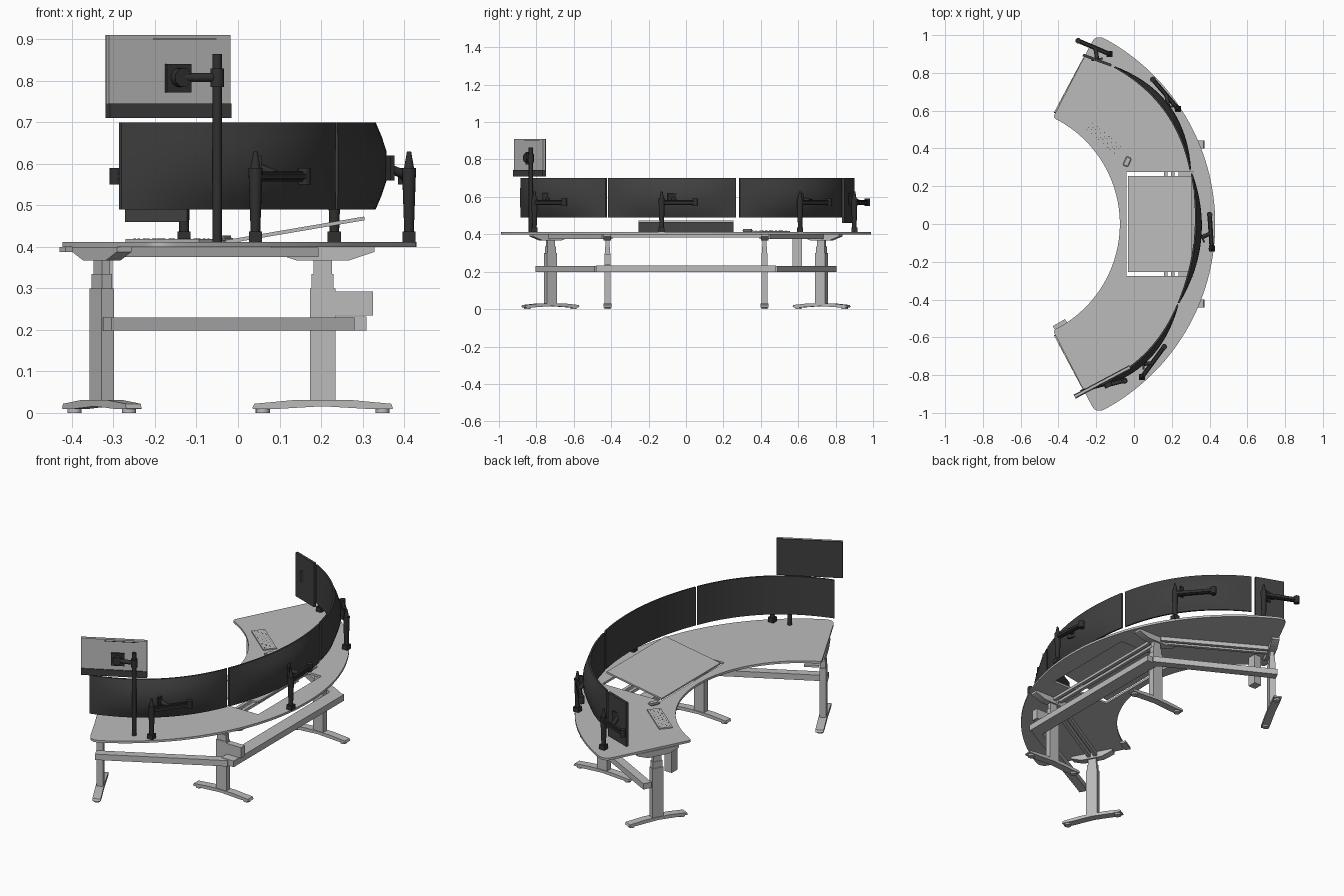
import bpy, bmesh
from math import sin, cos, radians, atan2
from mathutils import Vector, Matrix

cube = bpy.data.objects.get("Cube")
if cube:
    bpy.data.objects.remove(cube, do_unlink=True)

made = []


def material(name, v):
    m = bpy.data.materials.new(name)
    m.use_nodes = True
    m.diffuse_color = (v, v, v, 1)
    m.node_tree.nodes["Principled BSDF"].inputs["Base Color"].default_value = (v, v, v, 1)
    return m


LIGHT = material("light grey", 0.5)
DARK = material("screen charcoal", 0.05)
BLACK = material("arm black", 0.03)


def finish(name, bm, mat):
    bmesh.ops.recalc_face_normals(bm, faces=bm.faces)
    me = bpy.data.meshes.new(name)
    bm.to_mesh(me)
    bm.free()
    me.materials.append(mat)
    ob = bpy.data.objects.new(name, me)
    bpy.context.collection.objects.link(ob)
    made.append(ob)
    return ob


def box(name, loc, size, mat, angle=0.0, bevel=0.0):
    bm = bmesh.new()
    bmesh.ops.create_cube(bm, size=1)
    bmesh.ops.scale(bm, vec=size, verts=bm.verts)
    if bevel:
        bmesh.ops.bevel(bm, geom=bm.edges[:], offset=bevel, segments=3, affect='EDGES')
    bm.transform(Matrix.Translation(loc) @ Matrix.Rotation(angle, 4, 'Z'))
    return finish(name, bm, mat)


def bar(name, a, b, z0, z1, width, mat, bevel=0.0):
    """Upright-sided box between two plan points."""
    a, b = Vector(a), Vector(b)
    d, c = b - a, (a + b) / 2
    return box(name, (c.x, c.y, (z0 + z1) / 2), (d.length, width, z1 - z0), mat,
               atan2(d.y, d.x), bevel)


def tube(name, a, b, r1, r2, mat):
    a, b = Vector(a), Vector(b)
    d = b - a
    bm = bmesh.new()
    bmesh.ops.create_cone(bm, cap_ends=True, segments=16, radius1=r1, radius2=r2, depth=d.length)
    bm.transform(Matrix.Translation((a + b) / 2) @ d.to_track_quat('Z', 'Y').to_matrix().to_4x4())
    return finish(name, bm, mat)


def extrude(bm, pts, vec):
    face = bm.faces.new([bm.verts.new(p) for p in pts])
    new = bmesh.ops.extrude_face_region(bm, geom=[face])["geom"]
    bmesh.ops.translate(bm, vec=vec, verts=[v for v in new if isinstance(v, bmesh.types.BMVert)])


def profile_bar(name, prof, half, width, x, y, angle):
    """Side profile (fraction of half length, height) given a width."""
    bm = bmesh.new()
    extrude(bm, [(s * half, -width / 2, z) for s, z in prof], (0, width, 0))
    bm.transform(Matrix.Translation((x, y, 0)) @ Matrix.Rotation(angle, 4, 'Z'))
    return finish(name, bm, LIGHT)


# Curved desktop with rounded corners
def polar(cx, r, deg):
    return Vector((cx + r * cos(radians(deg)), r * sin(radians(deg)), 0.4))


def corner(p, c, q):
    return [p * (1 - t) ** 2 + c * 2 * t * (1 - t) + q * t * t for t in (i / 6 for i in range(7))]


OC, OR, IC, IR, END = -0.685, 1.115, -0.70, 0.625, 64.3
half = [polar(OC, OR, i * 61.5 / 32) for i in range(32)]
end_out, end_in = polar(OC, OR, END), polar(IC, IR, END)
along = (end_in - end_out).normalized()
half += corner(polar(OC, OR, 61.5), end_out, end_out + along * 0.05)
half += corner(end_in - along * 0.02, end_in, polar(IC, IR, 62.5))
half += [polar(IC, IR, 62.5 * (1 - i / 32)) for i in range(1, 33)]
outline = half + [Vector((p.x, -p.y, p.z)) for p in reversed(half[1:-1])]
bm = bmesh.new()
extrude(bm, outline, (0, 0, 0.012))
desk = finish("desktop", bm, LIGHT)

# Opening for the tilting panel
cutter = box("opening_cutter", (0.1375, 0, 0.4), (0.355, 0.55, 0.2), LIGHT)
cutter.hide_render = True
made.remove(cutter)
mod = desk.modifiers.new("opening", 'BOOLEAN')
mod.operation, mod.object, mod.solver = 'DIFFERENCE', cutter, 'EXACT'
bpy.context.view_layer.objects.active = desk
bpy.ops.object.modifier_apply(modifier=mod.name)
bpy.data.objects.remove(cutter, do_unlink=True)

bm = bmesh.new()
extrude(bm, [(-0.03, -0.255, 0.407), (0.305, -0.255, 0.464),
             (0.304, -0.255, 0.473), (-0.031, -0.255, 0.416)], (0, 0.51, 0))
finish("tilting_panel", bm, LIGHT)

# Legs, feet, desk supports and rails, mirrored across the middle
FOOT = [(-1, .01), (-.97, .022), (-.4, .031), (.4, .031), (.97, .022), (1, .01), (.7, .009), (0, .016), (-.7, .009)]
ARM = [(-1, .388), (-1, .4), (1, .4), (1, .388), (.5, .367), (-.5, .367)]
for s, side in ((-1, "right"), (1, "left")):
    for kind, x, y, ang, flen, alen in (("end", -0.328, 0.725, radians(62), 0.165, 0.115),
                                        ("middle", 0.204, 0.42, 0, 0.17, 0.125)):
        y, ang = s * y, s * ang
        tag = side + "_" + kind
        d = Vector((cos(ang), sin(ang), 0))
        profile_bar(tag + "_foot", FOOT, flen, 0.042, x, y, ang)
        for k in (-0.85, 0.85):
            p = Vector((x, y, 0)) + d * flen * k
            tube(tag + "_foot_pad", p, p + Vector((0, 0, 0.013)), 0.017, 0.017, LIGHT)
        for part, z0, z1, w, t in (("lower", .025, .30, .062, .034), ("middle", .30, .335, .053, .028),
                                   ("upper", .335, .375, .044, .022)):
            box(tag + "_" + part + "_column", (x, y, (z0 + z1) / 2), (w, t, z1 - z0), LIGHT, ang)
        profile_bar(tag + "_support", ARM, alen, 0.04, x, y, ang)
    bar(side + "_cable_tray", (-0.315, s * 0.785), (0.27, s * 0.47), .198, .23, 0.045, LIGHT)
    for off in (-0.018, 0.022):
        bar(side + "_rail", (-0.32, s * (0.715 + off)), (0.19, s * (0.42 + off)), .376, .398, 0.018, LIGHT)
bar("middle_cable_tray", (0.272, -0.48), (0.272, 0.48), .198, .232, 0.075, LIGHT)
for x in (0.168, 0.205):
    bar("middle_rail", (x, -0.42), (x, 0.42), .384, .399, 0.018, LIGHT)
box("power_box", (0.28, -0.42, 0.264), (0.09, 0.034, 0.058), LIGHT)
box("hanging_box", (-0.325, 0.595, 0.315), (0.045, 0.05, 0.17), LIGHT)
box("height_control", (-0.39, -0.535, 0.394), (0.075, 0.03, 0.012), LIGHT, radians(30))


# Curved wide screens, thin at the rim and thicker at the back centre
def curved_screen(name, a, b, sag, steps=20):
    a, b = Vector(a), Vector(b)
    d = b - a
    n = Vector((d.y, -d.x)).normalized()
    back = ((.70, 0), (.665, .55), (.63, .95), (.595, 1), (.56, .95), (.525, .55), (.49, 0))
    bm = bmesh.new()
    loops = []
    for i in range(steps + 1):
        t = (2 * i / steps - 1) * 0.992
        p = (a + b) / 2 + d * t / 2 + n * sag * (1 - t * t)
        loop = [bm.verts.new((p.x, p.y, z)) for z in (.49, .70)]
        for z, k in back:
            q = p + n * (0.009 + 0.03 * k * (1 - t * t))
            loop.append(bm.verts.new((q.x, q.y, z)))
        loops.append(loop)
    for u, v in zip(loops, loops[1:]):
        for j in range(len(u)):
            k = (j + 1) % len(u)
            bm.faces.new((u[j], u[k], v[k], v[j]))
    bm.faces.new(loops[0])
    bm.faces.new(loops[-1])
    return finish(name, bm, DARK)


curved_screen("right_curved_screen", (-0.29, -0.88), (0.23, -0.42), 0.085)
curved_screen("middle_curved_screen", (0.23, -0.42), (0.30, 0.27), 0.052)
curved_screen("left_curved_screen", (0.295, 0.28), (-0.11, 0.83), 0.08)
bar("upright_end_screen", (-0.27, 0.895), (-0.12, 0.84), .46, .70, 0.014, DARK)

# Raised small screen: pale back, dark chin and dark front
sa, sb = Vector((-0.315, -0.912)), Vector((-0.022, -0.756))
out = Vector((sb.y - sa.y, sa.x - sb.x)).normalized()


def small_part(name, off, z0, z1, w, mat, f0=0.0, f1=1.0):
    bar(name, sa.lerp(sb, f0) + out * off, sa.lerp(sb, f1) + out * off, z0, z1, w, mat)


small_part("raised_screen_back", 0.003, .745, .91, 0.012, LIGHT)
small_part("raised_screen_front", -0.006, .71, .91, 0.006, DARK)
small_part("raised_screen_chin", 0.005, .71, .745, 0.018, DARK)
small_part("raised_screen_vent", 0.0095, .899, .902, 0.002, BLACK, 0.36, 0.88)
small_part("raised_screen_mount", 0.014, .772, .84, 0.012, BLACK, 0.46, 0.66)

# Pole and arm of the raised screen
pole = Vector((-0.05, -0.83, 0))
z81 = Vector((0, 0, 0.808))
hub = sa.lerp(sb, 0.56) + out * 0.03
tube("pole", pole + Vector((0, 0, 0.41)), pole + Vector((0, 0, 0.865)), 0.011, 0.011, BLACK)
tube("pole_collar", pole + Vector((0, 0, 0.785)), pole + Vector((0, 0, 0.83)), 0.016, 0.016, BLACK)
tube("pole_arm", pole + z81, (hub.x, hub.y, 0.808), 0.011, 0.011, BLACK)
tube("pole_arm_hub", (hub.x + out.x * .012, hub.y + out.y * .012, 0.808),
     (hub.x - out.x * .02, hub.y - out.y * .02, 0.808), 0.023, 0.023, BLACK)

# Screen arms: clamp, post, folded arm and mounting plate
for name, p, q, m in (("right", (0.042, -0.81), (0.16, -0.65), (0.05, -0.74)),
                      ("middle", (0.412, -0.13), (0.40, 0.05), (0.36, -0.07)),
                      ("left", (0.232, 0.61), (0.10, 0.765), (0.18, 0.62)),
                      ("end", (-0.13, 0.90), (-0.295, 0.97), (-0.195, 0.872))):
    p, q, m = Vector(p), Vector(q), Vector(m)
    mid = p.lerp(q, 0.45)
    d = (mid - m).normalized()
    side = Vector((-d.y, d.x)) * 0.03
    box(name + "_clamp", (p.x, p.y, 0.424), (0.032, 0.032, 0.026), BLACK)
    tube(name + "_post", (p.x, p.y, 0.42), (p.x, p.y, 0.59), 0.011, 0.017, BLACK)
    tube(name + "_post_tip", (p.x, p.y, 0.59), (p.x, p.y, 0.63), 0.012, 0.005, BLACK)
    bar(name + "_arm", p, q, .557, .582, 0.024, BLACK, 0.006)
    tube(name + "_joint", (q.x, q.y, .55), (q.x, q.y, .59), 0.015, 0.015, BLACK)
    tube(name + "_link", (mid.x, mid.y, .572), (m.x, m.y, .59), 0.011, 0.011, BLACK)
    bar(name + "_mount", m + side, m - side, .56, .62, 0.01, BLACK)

# Keyboard with small dark keys, and mouse
kang = radians(-40)
box("keyboard", (-0.16, 0.455, 0.415), (0.23, 0.07, 0.007), LIGHT, kang)
keys = bmesh.new()
for i in range(13):
    for j in range(4):
        if (i * 3 + j * 2) % 5 < 3:
            at = Matrix.Translation((i * 0.016 - 0.096, j * 0.016 - 0.024, 0))
            bmesh.ops.create_cube(keys, size=0.004, matrix=at)
keys.transform(Matrix.Translation((-0.16, 0.455, 0.4175)) @ Matrix.Rotation(kang, 4, 'Z'))
finish("keyboard_key_marks", keys, BLACK)
box("mouse", (-0.036, 0.33, 0.419), (0.034, 0.055, 0.016), LIGHT, radians(-25), 0.006)

# Smooth round parts, keep edges sharp
bpy.ops.object.select_all(action='DESELECT')
for ob in made:
    ob.select_set(True)
bpy.context.view_layer.objects.active = desk
bpy.ops.object.shade_smooth_by_angle(angle=radians(30))
